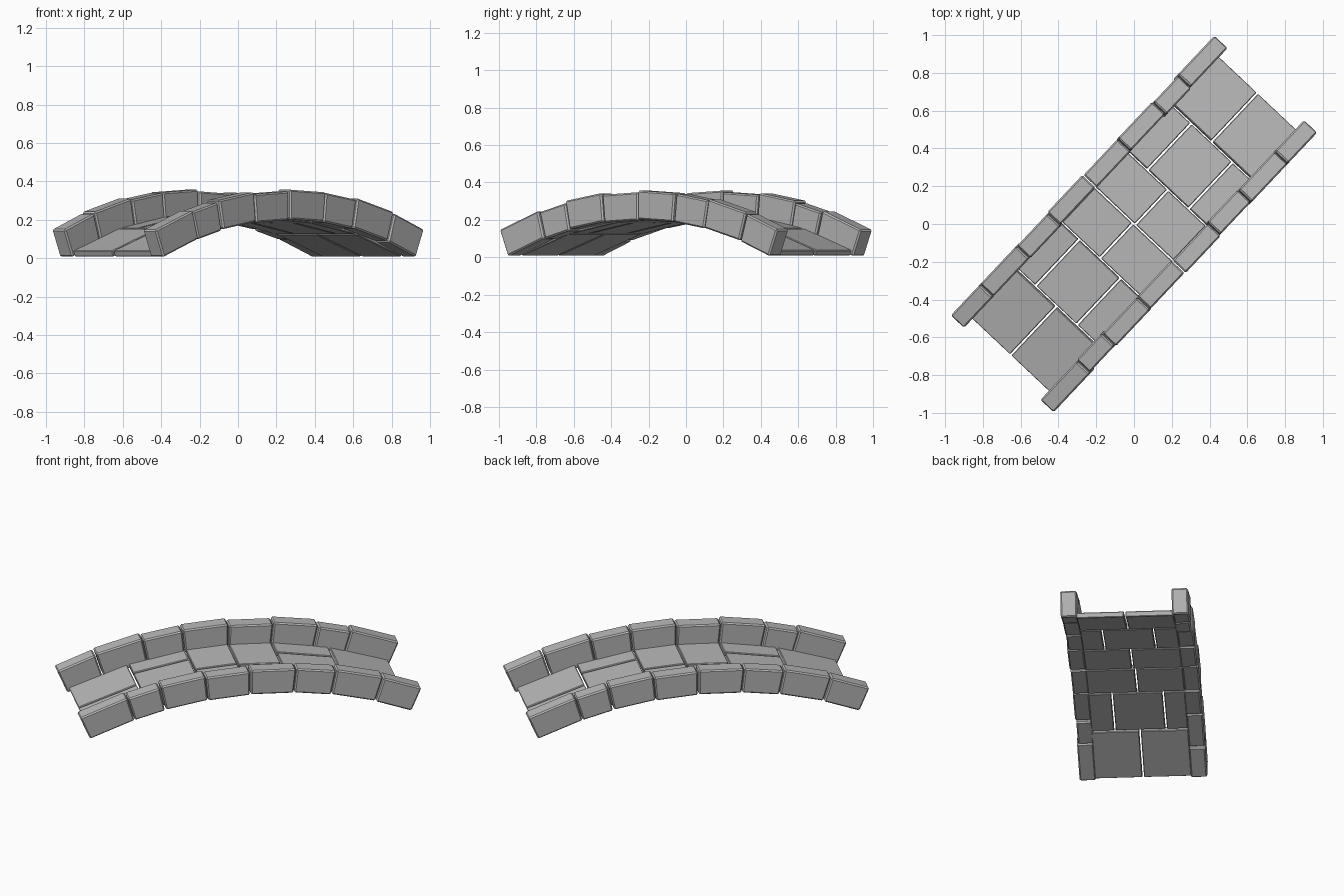
import bpy, bmesh
from math import asin, sin, cos, pi, radians

cube = bpy.data.objects.get("Cube")
if cube:
    bpy.data.objects.remove(cube, do_unlink=True)

stone = bpy.data.materials.new("grey_stone")
stone.use_nodes = True
GREY = (0.48, 0.48, 0.48, 1)
stone.diffuse_color = GREY
stone.node_tree.nodes["Principled BSDF"].inputs["Base Color"].default_value = GREY

CENTRE_Z = -2.242            # centre of the arch circle
RAIL_IN, RAIL_OUT = 2.444, 2.597
DECK_IN, DECK_OUT = 2.439, 2.471
HEADING = radians(46.7)      # direction the bridge runs in plan


def wedge(name, u, v, r, gap, bevel, turn):
    """Straight-sided stone between two radial joints of the arch."""
    angles = [asin((u[0] + gap) / r[1]), asin((u[1] - gap) / r[1])]
    bm = bmesh.new()
    bmesh.ops.create_cube(bm, size=2)
    for vert in bm.verts:
        a = angles[vert.co.x > 0]
        rad = r[vert.co.z > 0]
        vert.co = (rad * sin(a), v[vert.co.y > 0], CENTRE_Z + rad * cos(a))
    mesh = bpy.data.meshes.new(name)
    bm.to_mesh(mesh)
    bm.free()
    mesh.materials.append(stone)
    obj = bpy.data.objects.new(name, mesh)
    bpy.context.collection.objects.link(obj)
    obj.rotation_euler.z = HEADING + turn
    mod = obj.modifiers.new("worn_edges", 'BEVEL')
    mod.width = bevel
    mod.segments = 1
    mod.limit_method = 'ANGLE'


# Parapet joints along the length, with small uneven lifts and side shifts
joints = [-1.023, -0.735, -0.54, -0.27, -0.003, 0.273, 0.512, 0.793, 1.023]
lifts = [0, -0.008, 0.003, -0.007, 0.002, 0, 0.008, 0.002]
shifts = [0, 0.006, 0, 0.002, -0.003, 0.003, 0, 0]

# Half of the paving: row start, row end, slab edges across the width
rows = [
    (-0.957, -0.602, (-0.288, 0, 0.288)),
    (-0.598, -0.258, (-0.288, -0.145, 0.155, 0.288)),
    (-0.257, 0, (-0.288, 0.007, 0.288)),
]

# Each half turn gives one parapet and one half of the deck
for side, turn in (("right", 0), ("left", pi)):
    for i, (lift, shift) in enumerate(zip(lifts, shifts)):
        wedge(f"{side}_parapet_stone_{i + 1}", joints[i:i + 2],
              (-0.374 + shift, -0.278 + shift),
              (RAIL_IN + lift * 0.5, RAIL_OUT + lift), 0.003, 0.008, turn)
    for r, (start, end, edges) in enumerate(rows):
        for c in range(len(edges) - 1):
            wedge(f"{side}_deck_slab_{r + 1}_{c + 1}", (start, end),
                  (edges[c] + 0.005, edges[c + 1] - 0.005),
                  (DECK_IN, DECK_OUT), 0.004, 0.004, turn)
